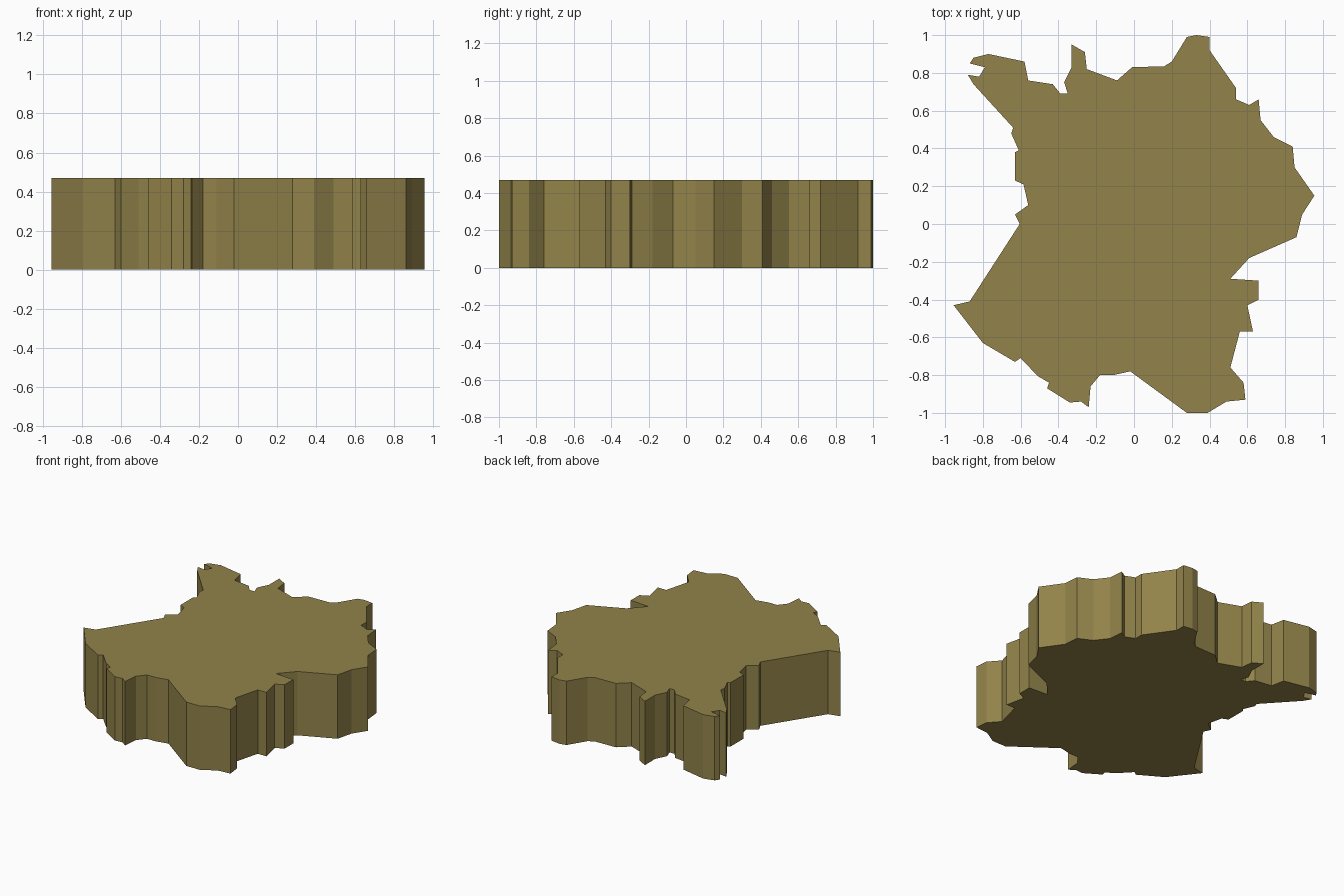
import bpy, bmesh

HEIGHT = 0.47

# Map outline seen from above, clockwise from the north-west tip
OUTLINE = [
    (-0.88, 0.79), (-0.82, 0.78), (-0.79, 0.83), (-0.87, 0.85), (-0.85, 0.88), (-0.77, 0.90),
    (-0.58, 0.86), (-0.56, 0.76), (-0.43, 0.74), (-0.39, 0.69), (-0.35, 0.69), (-0.37, 0.75),
    (-0.33, 0.83), (-0.33, 0.95), (-0.26, 0.91), (-0.25, 0.82), (-0.09, 0.76), (-0.01, 0.83),
    (0.16, 0.835), (0.20, 0.86), (0.28, 0.99), (0.33, 1.0), (0.40, 0.99), (0.40, 0.92),
    (0.54, 0.72), (0.54, 0.66), (0.61, 0.63), (0.66, 0.66), (0.67, 0.55), (0.74, 0.46),
    (0.84, 0.41), (0.85, 0.30), (0.955, 0.15), (0.89, 0.05), (0.86, -0.07), (0.61, -0.18),
    (0.51, -0.29), (0.66, -0.30), (0.66, -0.40), (0.60, -0.43), (0.63, -0.57), (0.56, -0.57),
    (0.51, -0.76), (0.58, -0.84), (0.59, -0.93), (0.49, -0.94), (0.39, -1.0), (0.28, -1.0),
    (-0.02, -0.78), (-0.11, -0.80), (-0.18, -0.80), (-0.23, -0.86), (-0.24, -0.97), (-0.28, -0.94),
    (-0.34, -0.945), (-0.46, -0.87), (-0.45, -0.84), (-0.51, -0.805), (-0.60, -0.71), (-0.63, -0.73),
    (-0.80, -0.63), (-0.955, -0.43), (-0.87, -0.41), (-0.605, 0.0), (-0.63, 0.05), (-0.56, 0.10),
    (-0.585, 0.21), (-0.63, 0.23), (-0.63, 0.38), (-0.61, 0.39), (-0.65, 0.48), (-0.64, 0.51),
    (-0.85, 0.74),
]

mat = bpy.data.materials.new("olive brown")
mat.diffuse_color = (0.287, 0.227, 0.069, 1)

# Extruded slab
bm = bmesh.new()
base = bm.faces.new([bm.verts.new((x, y, 0)) for x, y in OUTLINE])
extruded = bmesh.ops.extrude_face_region(bm, geom=[base], use_keep_orig=True)
top = [v for v in extruded["geom"] if isinstance(v, bmesh.types.BMVert)]
bmesh.ops.translate(bm, verts=top, vec=(0, 0, HEIGHT))
bmesh.ops.recalc_face_normals(bm, faces=bm.faces)

mesh = bpy.data.meshes.new("map_slab")
bm.to_mesh(mesh)
bm.free()
mesh.materials.append(mat)
slab = bpy.data.objects.new("map_slab", mesh)
bpy.context.collection.objects.link(slab)
